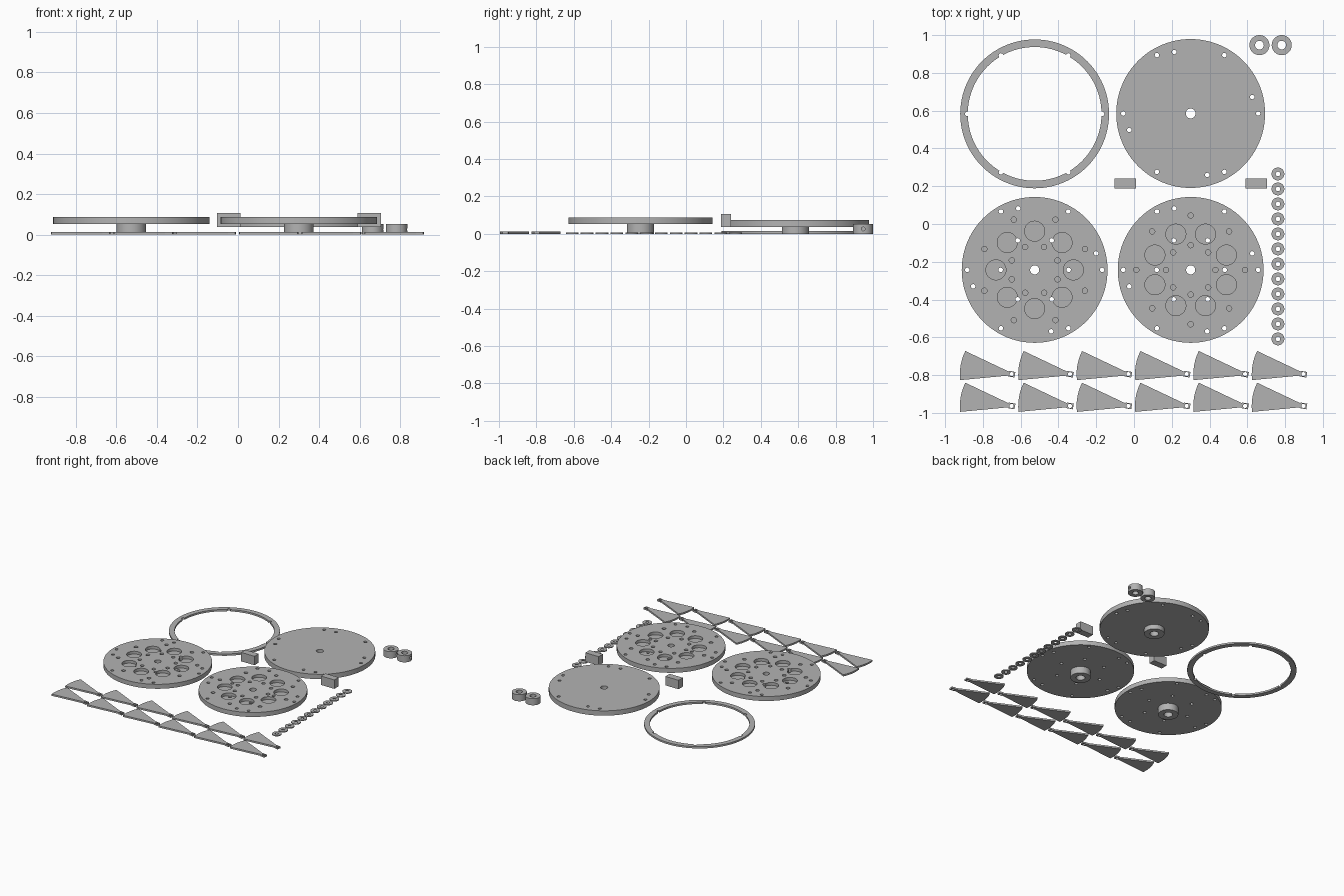
import bpy, bmesh
from math import radians, cos, sin, tau
from mathutils import Matrix, Vector

if "Cube" in bpy.data.objects:
    bpy.data.objects.remove(bpy.data.objects["Cube"])

GREY = (0.45, 0.45, 0.45, 1)
grey = bpy.data.materials.new("plain grey")
grey.use_nodes = True
grey.diffuse_color = GREY
grey.node_tree.nodes["Principled BSDF"].inputs["Base Color"].default_value = GREY


def make_object(name, bm):
    bmesh.ops.recalc_face_normals(bm, faces=bm.faces)
    mesh = bpy.data.meshes.new(name)
    bm.to_mesh(mesh)
    bm.free()
    mesh.materials.append(grey)
    ob = bpy.data.objects.new(name, mesh)
    bpy.context.collection.objects.link(ob)
    return ob


def add_cylinder(bm, x, y, r, z0, z1, n=24):
    bmesh.ops.create_cone(bm, cap_ends=True, segments=n, radius1=r, radius2=r, depth=z1 - z0,
                          matrix=Matrix.Translation((x, y, (z0 + z1) / 2)))


def add_tube(bm, x, y, outer, inner, z0, z1, n):
    """Square-section ring spun about the vertical axis."""
    section = [(inner, z0), (outer, z0), (outer, z1), (inner, z1)]
    rings = [[bm.verts.new((x + r * cos(tau * i / n), y + r * sin(tau * i / n), z))
              for r, z in section] for i in range(n)]
    for i, ring in enumerate(rings):
        after = rings[(i + 1) % n]
        for j in range(4):
            k = (j + 1) % 4
            bm.faces.new((ring[j], after[j], after[k], ring[k]))


def polar(centre, r, count, start=0):
    return [(centre[0] + r * cos(radians(start) + tau * i / count),
             centre[1] + r * sin(radians(start) + tau * i / count)) for i in range(count)]


def cut(ob, bm):
    cutter = make_object("cutter", bm)
    cutter.hide_render = True
    mod = ob.modifiers.new("cut", 'BOOLEAN')
    mod.operation, mod.solver, mod.object = 'DIFFERENCE', 'EXACT', cutter
    bpy.context.view_layer.objects.active = ob
    bpy.ops.object.modifier_apply(modifier=mod.name)
    bpy.data.objects.remove(cutter)


def smooth(ob):
    bpy.ops.object.select_all(action='DESELECT')
    ob.select_set(True)
    bpy.context.view_layer.objects.active = ob
    bpy.ops.object.shade_smooth_by_angle(angle=radians(30))


def screw_holes(c):
    return polar(c, 0.357, 6) + polar(c, 0.337, 4, 15)


def disc(name, c, r, z0, z1, bore, through, pockets=()):
    """Round plate on a bored hub, with through holes and blind pockets."""
    bm = bmesh.new()
    add_cylinder(bm, *c, r, z0, z1, 96)
    plate = make_object(name, bm)
    bm = bmesh.new()
    add_cylinder(bm, *c, bore, z0 - 0.01, z1 + 0.01, 32)
    for p in through:
        add_cylinder(bm, *p, 0.012, z0 - 0.01, z1 + 0.01, 16)
    cut(plate, bm)
    if pockets:
        bm = bmesh.new()
        for (x, y), pr in pockets:
            add_cylinder(bm, x, y, pr, z1 - 0.022, z1 + 0.01, 32)
        cut(plate, bm)
    smooth(plate)
    bm = bmesh.new()
    add_tube(bm, *c, 0.073, 0.032, 0, z0, 48)
    smooth(make_object(name + "_hub", bm))


# Pocketed plates, the second turned by half a pocket step
for name, c, turn in (("left_pocket_plate", (0.30, -0.243), 22.5),
                      ("right_pocket_plate", (-0.526, -0.243), 0)):
    pockets = [(p, 0.053) for p in polar(c, 0.205, 8, turn)]
    pockets += [(p, 0.014) for r in (0.131, 0.288) for p in polar(c, r, 8, turn + 22.5)]
    disc(name, c, 0.386, 0.053, 0.088, 0.024, screw_holes(c) + polar(c, 0.18, 6), pockets)

# Plain cover plate
c = (0.30, 0.585)
disc("cover_plate", c, 0.394, 0.037, 0.075, 0.026, screw_holes(c))

# Thin rim with screw notches on its inner edge
c = (-0.526, 0.583)
bm = bmesh.new()
add_tube(bm, *c, 0.394, 0.354, 0, 0.014, 96)
rim = make_object("rim_ring", bm)
bm = bmesh.new()
for p in polar(c, 0.357, 6):
    add_cylinder(bm, *p, 0.012, -0.01, 0.03, 16)
cut(rim, bm)
smooth(rim)

# Shaft collars with a set-screw hole in one side
for i, x in enumerate((0.664, 0.782)):
    bm = bmesh.new()
    add_tube(bm, x, 0.947, 0.053, 0.023, 0, 0.052, 40)
    collar = make_object(f"shaft_collar_{i + 1}", bm)
    bm = bmesh.new()
    bmesh.ops.create_cone(bm, cap_ends=True, segments=16, radius1=0.01, radius2=0.01, depth=0.07,
                          matrix=Matrix.Translation((x + 0.04, 0.947, 0.026))
                          @ Matrix.Rotation(radians(90), 4, 'Y'))
    cut(collar, bm)
    smooth(collar)

# Rectangular blocks
for i, x in enumerate((-0.046, 0.647)):
    bm = bmesh.new()
    bmesh.ops.create_cube(bm, size=1, matrix=Matrix.Translation((x, 0.214, 0.072))
                          @ Matrix.Diagonal((0.115, 0.053, 0.07, 1)))
    make_object(f"block_{i + 1}", bm)

# Column of washers
for i in range(12):
    bm = bmesh.new()
    add_tube(bm, 0.762, 0.265 - i * 0.0794, 0.034, 0.012, 0, 0.007, 32)
    smooth(make_object(f"washer_{i + 1}", bm))

# Shutter blades: fan outline with a drilled tab at the pivot
outline = [Vector((0.274 * cos(radians(a)), 0.274 * sin(radians(a))))
           for a in (-16.6, -11, -5.5, 0, 5.5, 11, 16.6)]
outline += [Vector(p) for p in ((0.018, 0.011), (0.018, 0.015), (-0.018, 0.015),
                                (-0.018, -0.015), (0.018, -0.015), (0.018, -0.011))]
bm = bmesh.new()
face = bm.faces.new([bm.verts.new((p.x, p.y, 0)) for p in outline])
top = bmesh.ops.extrude_face_region(bm, geom=[face])["geom"]
bmesh.ops.translate(bm, vec=(0, 0, 0.013),
                    verts=[v for v in top if isinstance(v, bmesh.types.BMVert)])
blade = make_object("blade_1", bm)
bm = bmesh.new()
add_cylinder(bm, 0, 0, 0.011, -0.01, 0.03, 16)
cut(blade, bm)
smooth(blade)
blade.rotation_euler.z = radians(170)
for i in range(12):
    ob = blade if i == 0 else blade.copy()
    if i:
        ob.name = f"blade_{i + 1}"
        bpy.context.collection.objects.link(ob)
    ob.location = (-0.648 + (i % 6) * 0.309, -0.795 - (i // 6) * 0.168, 0)
